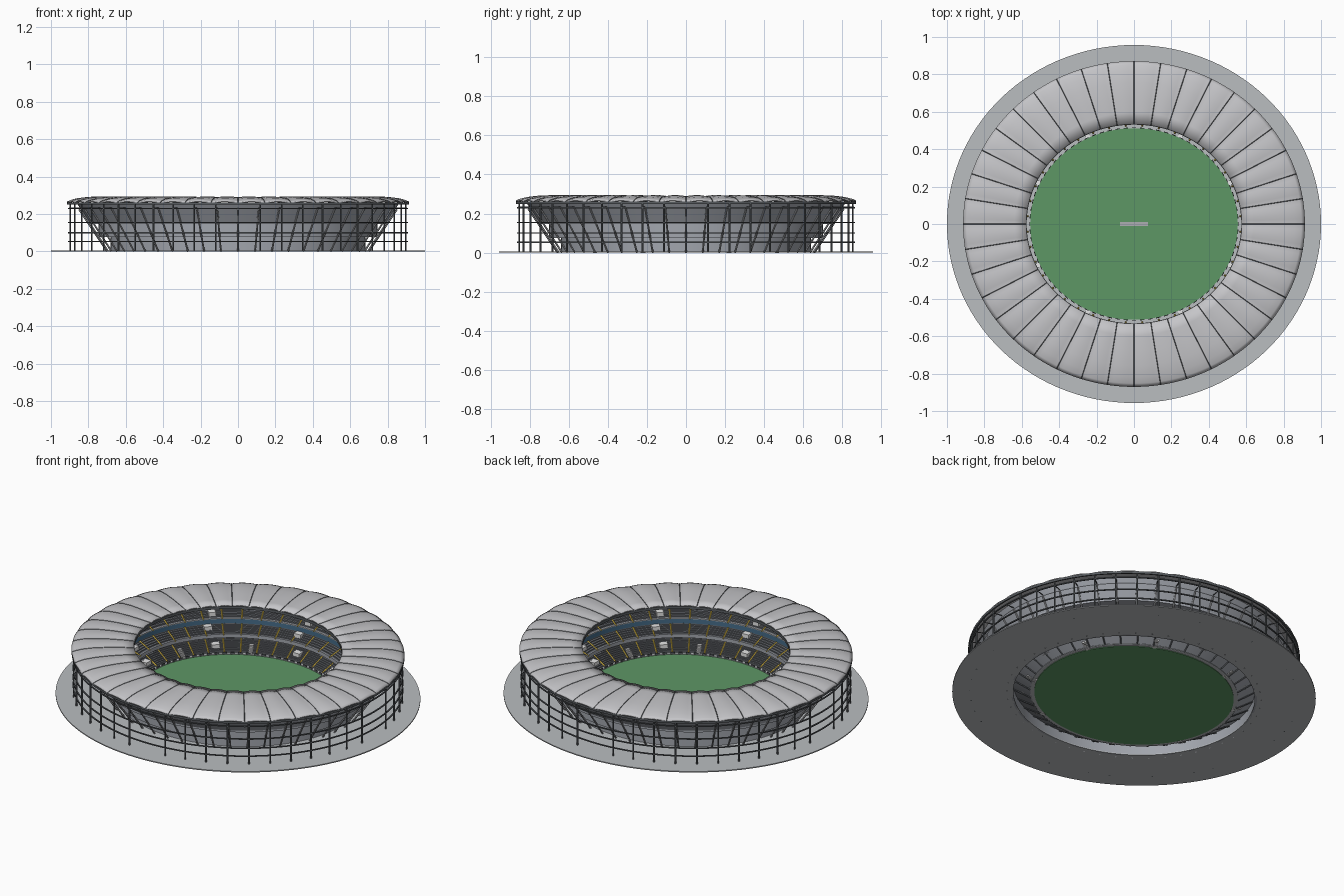
import bpy, bmesh, math
from mathutils import Vector, Matrix

cube = bpy.data.objects.get("Cube")
if cube:
    bpy.data.objects.remove(cube)

SQUASH = 0.043      # the short axis is this much smaller at every radius
PANELS = 40
COLUMNS = 48


def material(name, rgb):
    m = bpy.data.materials.new(name)
    m.use_nodes = True
    m.diffuse_color = (*rgb, 1)
    m.node_tree.nodes["Principled BSDF"].inputs["Base Color"].default_value = (*rgb, 1)
    return m


ground_mat = material("pale paving", (0.49, 0.51, 0.53))
roof_mat = material("roof sheet", (0.56, 0.56, 0.58))
wall_mat = material("blue grey concrete", (0.36, 0.38, 0.42))
seat_mat = material("seat grey", (0.16, 0.17, 0.19))
steel_mat = material("dark steel", (0.10, 0.11, 0.12))
strut_mat = material("light steel", (0.42, 0.43, 0.45))
grass_mat = material("pitch green", (0.11, 0.31, 0.13))
glass_mat = material("blue band", (0.06, 0.15, 0.25))
yellow_mat = material("aisle yellow", (0.60, 0.42, 0.05))
white_mat = material("white", (0.85, 0.85, 0.85))


def point(angle, r, z):
    return Vector((r * math.cos(angle), (r - SQUASH) * math.sin(angle), z))


def spaced(count, offset=0.0):
    return [2 * math.pi * (i + offset) / count for i in range(count)]


def finish(name, bm, *mats, smooth=False):
    bmesh.ops.recalc_face_normals(bm, faces=bm.faces)
    mesh = bpy.data.meshes.new(name)
    bm.to_mesh(mesh)
    bm.free()
    obj = bpy.data.objects.new(name, mesh)
    bpy.context.collection.objects.link(obj)
    for m in mats:
        mesh.materials.append(m)
    if smooth:
        bpy.ops.object.select_all(action='DESELECT')
        obj.select_set(True)
        bpy.context.view_layer.objects.active = obj
        bpy.ops.object.shade_smooth_by_angle(angle=math.radians(25))
    return obj


def ring(name, section, *mats, segments=120, rule=None):
    """Sweep a closed (radius, height) section round the oval."""
    bm = bmesh.new()
    loops = [[bm.verts.new(point(a, r, z)) for r, z in section] for a in spaced(segments)]
    n = len(section)
    for i in range(segments):
        a, b = loops[i], loops[(i + 1) % segments]
        for j in range(n):
            k = (j + 1) % n
            f = bm.faces.new((a[j], a[k], b[k], b[j]))
            if rule:
                f.material_index = rule(j)
    return finish(name, bm, *mats, smooth=True)


def box_ring(name, r0, r1, z0, z1, mat):
    return ring(name, [(r0, z0), (r1, z0), (r1, z1), (r0, z1)], mat)


def bar(bm, p, q, radius, sides=6):
    d = q - p
    m = Matrix.Translation((p + q) / 2) @ d.to_track_quat('Z', 'Y').to_matrix().to_4x4()
    bmesh.ops.create_cone(bm, cap_ends=True, segments=sides, radius1=radius,
                          radius2=radius, depth=d.length, matrix=m)


def block(bm, angle, r, z, size):
    """Box whose x axis points outward."""
    p = point(angle, r, z)
    m = (Matrix.Translation(p) @ Matrix.Rotation(math.atan2(p.y, p.x), 4, 'Z')
         @ Matrix.Diagonal((*size, 1)))
    bmesh.ops.create_cube(bm, size=1, matrix=m)


# Ground apron, pitch and edging
box_ring("ground_apron", 0.67, 1.0, 0, 0.006, ground_mat)
bm = bmesh.new()
base = bm.faces.new([bm.verts.new(point(a, 0.556, 0)) for a in spaced(120)])
top = bmesh.ops.extrude_face_region(bm, geom=[base])
bmesh.ops.translate(bm, vec=(0, 0, 0.006),
                    verts=[v for v in top["geom"] if isinstance(v, bmesh.types.BMVert)])
finish("pitch", bm, grass_mat)
bm = bmesh.new()
bmesh.ops.create_cube(bm, size=1, matrix=Matrix.Translation((0, 0, 0.009))
                      @ Matrix.Diagonal((0.15, 0.02, 0.008, 1)))
finish("centre_bar", bm, strut_mat)
box_ring("pitch_walkway", 0.555, 0.58, 0.003, 0.009, ground_mat)
bm = bmesh.new()
for a in spaced(80):
    block(bm, a, 0.557, 0.011, (0.004, 0.024, 0.014))
finish("pitch_boards", bm, steel_mat)

# Three stepped seating tiers: inner radius and height, outer radius and height, rows
tiers = {"lower": (0.575, 0.012, 0.675, 0.075, 10),
         "middle": (0.62, 0.092, 0.74, 0.150, 9),
         "upper": (0.69, 0.155, 0.845, 0.240, 11)}
for name, (r0, z0, r1, z1, rows) in tiers.items():
    dr, dz = (r1 - r0) / rows, (z1 - z0) / rows
    section = [(r0, z0 - 0.010)]
    for i in range(rows):
        section += [(r0 + i * dr, z0 + (i + 1) * dz), (r0 + (i + 1) * dr, z0 + (i + 1) * dz)]
    section.append((r1, z1 - 0.012))
    ring(name + "_seating", section, seat_mat, wall_mat,
         rule=lambda j, n=2 * rows: 1 if j >= n else 0)

# Balcony fronts
box_ring("middle_balcony_front", 0.614, 0.62, 0.078, 0.100, wall_mat)
box_ring("upper_balcony_glass", 0.684, 0.69, 0.132, 0.158, glass_mat)
box_ring("upper_balcony_rail", 0.683, 0.691, 0.158, 0.163, strut_mat)

# Outer wall stepping outward as it climbs
box_ring("lower_wall", 0.672, 0.682, 0, 0.086, wall_mat)
box_ring("lower_floor_slab", 0.622, 0.745, 0.076, 0.086, wall_mat)
box_ring("middle_wall", 0.735, 0.745, 0.086, 0.156, wall_mat)
box_ring("upper_floor_slab", 0.69, 0.80, 0.146, 0.156, wall_mat)
ring("upper_wall", [(0.79, 0.156), (0.80, 0.156), (0.86, 0.256), (0.85, 0.256)], wall_mat)

# Aisles, openings and stairs in the stands
bm = bmesh.new()
for r0, z0, r1, z1, rows in tiers.values():
    lift = (z1 - z0) / rows
    for a in spaced(PANELS, 0.5):
        bar(bm, point(a, r0 - 0.008, z0 + lift / 2), point(a, r1, z1 + lift / 2), 0.0045, 4)
finish("aisles", bm, yellow_mat)
bm = bmesh.new()
for a in spaced(8):
    block(bm, a, 0.605, 0.040, (0.035, 0.045, 0.022))
    block(bm, a + 0.05, 0.665, 0.122, (0.035, 0.045, 0.022))
    block(bm, a, 0.715, 0.182, (0.035, 0.040, 0.022))
finish("stand_entrances", bm, white_mat)
bm = bmesh.new()
for quarter in (0, math.pi):
    for deg in (25, 64, 116, 155):
        a = math.radians(deg) + quarter
        for i in range(6):
            block(bm, a, 0.562 + i * 0.009, 0.006 + i * 0.005, (0.010, 0.024, 0.014 + i * 0.003))
finish("pitch_stairs", bm, white_mat)

# Raker beams beneath the lower seats
bm = bmesh.new()
for a in spaced(PANELS):
    bar(bm, point(a, 0.58, 0.003), point(a, 0.672, 0.058), 0.004, 4)
finish("raker_beams", bm, steel_mat)

# Outer columns, ring rails and leaning struts
bm = bmesh.new()
for i, a in enumerate(spaced(COLUMNS)):
    if i % (COLUMNS // 4):
        bar(bm, point(a, 0.904, 0), point(a, 0.904, 0.262), 0.005)
    bar(bm, point(a, 0.904, 0.232), point(a, 0.85, 0.232), 0.003, 4)
finish("outer_columns", bm, steel_mat)
for i, z in enumerate((0.053, 0.100, 0.155, 0.230, 0.257)):
    box_ring(f"ring_rail_{i + 1}", 0.901, 0.908, z - 0.003, z + 0.003, steel_mat)
bm = bmesh.new()
for a in spaced(COLUMNS):
    bar(bm, point(a, 0.70, 0), point(a, 0.85, 0.225), 0.005)
finish("leaning_struts", bm, strut_mat)

# Roof of arched panels
profile = [(0.914, 0.262), (0.895, 0.270), (0.86, 0.279), (0.80, 0.286),
           (0.72, 0.289), (0.64, 0.288), (0.576, 0.285)]
SUB = 5
bm = bmesh.new()
for i in range(PANELS):
    rows = []
    for s in range(SUB + 1):
        a = 2 * math.pi * (i + s / SUB) / PANELS
        arch = 0.006 * math.sin(math.pi * s / SUB)
        rows.append([bm.verts.new(point(a, r, z + arch)) for r, z in profile])
    for p, q in zip(rows, rows[1:]):
        for j in range(len(profile) - 1):
            bm.faces.new((p[j], q[j], q[j + 1], p[j + 1]))
bmesh.ops.remove_doubles(bm, verts=bm.verts, dist=0.0001)
roof = finish("roof_panels", bm, roof_mat, smooth=True)
shell = roof.modifiers.new("thickness", 'SOLIDIFY')
shell.thickness = 0.005
shell.offset = -1

# Roof ribs along the seams, with trusses below
bm = bmesh.new()
for a in spaced(PANELS):
    for (r0, z0), (r1, z1) in zip(profile, profile[1:]):
        bar(bm, point(a, r0, z0), point(a, r1, z1), 0.0022, 4)
    bar(bm, point(a, 0.578, 0.276), point(a, 0.85, 0.252), 0.004, 4)
finish("roof_ribs", bm, steel_mat)
box_ring("roof_inner_beam", 0.574, 0.580, 0.268, 0.284, steel_mat)
box_ring("roof_outer_beam", 0.906, 0.914, 0.250, 0.262, steel_mat)
